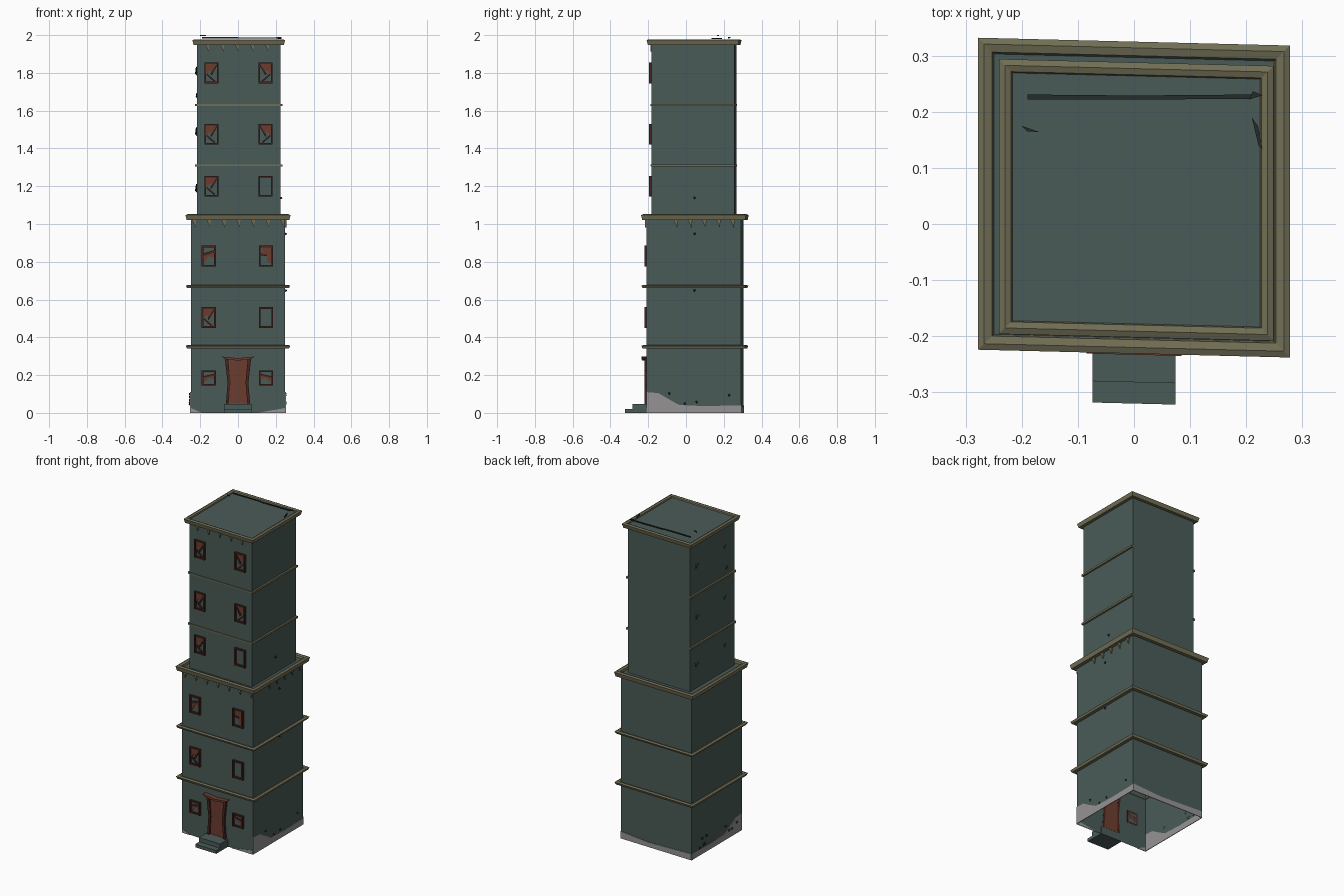
import bpy, bmesh, random
from mathutils import Vector

random.seed(4)
cube = bpy.data.objects.get("Cube")
if cube:
    bpy.data.objects.remove(cube, do_unlink=True)


def material(name, rgb):
    m = bpy.data.materials.new(name)
    m.use_nodes = True
    m.diffuse_color = (*rgb, 1)
    m.node_tree.nodes["Principled BSDF"].inputs["Base Color"].default_value = (*rgb, 1)
    return m


TEAL = material("teal plaster", (0.068, 0.105, 0.096))
TAN = material("tan stone", (0.165, 0.155, 0.09))
RED = material("red wood", (0.15, 0.045, 0.028))
BROWN = material("dark red frame", (0.062, 0.018, 0.013))
GREY = material("pale grey plaster", (0.30, 0.29, 0.29))
DARK = material("dark splinter", (0.016, 0.025, 0.025))

# Each storey block: centre x, centre y, half width
LOWER = (0.0, 0.047, 0.25)
UPPER = (0.004, 0.043, 0.22)


def build(name, verts, faces, mat):
    """Make a mesh, with the slight lean of the plan applied."""
    bm = bmesh.new()
    vs = [bm.verts.new((x, y - 0.025 * x, z)) for x, y, z in verts]
    for f in faces:
        bm.faces.new([vs[i] for i in f])
    bmesh.ops.recalc_face_normals(bm, faces=bm.faces)
    me = bpy.data.meshes.new(name)
    bm.to_mesh(me)
    bm.free()
    me.materials.append(mat)
    ob = bpy.data.objects.new(name, me)
    bpy.context.collection.objects.link(ob)
    return ob


def square(block, offset, z):
    cx, cy, h = block
    h += offset
    return [(cx - h, cy - h, z), (cx + h, cy - h, z), (cx + h, cy + h, z), (cx - h, cy + h, z)]


def walls(name, block, z0, z1):
    sides = [(i, (i + 1) % 4, (i + 1) % 4 + 4, i + 4) for i in range(4)]
    build(name, square(block, 0, z0) + square(block, 0, z1), sides, TEAL)


def cornice(name, block, profile):
    """Sweep a closed (offset, z) profile around the block."""
    verts = [v for off, z in profile for v in square(block, off, z)]
    n = len(profile)
    faces = []
    for p in range(n):
        q = (p + 1) % n
        for i in range(4):
            j = (i + 1) % 4
            faces.append((p * 4 + i, p * 4 + j, q * 4 + j, q * 4 + i))
    build(name, verts, faces, TAN)


def plate(name, block, side, pts, mat, depth=0.004, base=-0.001):
    """Extrude a flat outline outward from one wall of a block."""
    cx, cy, h = block

    def place(u, v, d):
        return {"front": (u, cy - h - d, v), "back": (u, cy + h + d, v),
                "right": (cx + h + d, u, v), "left": (cx - h - d, u, v)}[side]
    n = len(pts)
    verts = [place(u, v, base) for u, v in pts] + [place(u, v, depth) for u, v in pts]
    faces = [tuple(range(n)), tuple(range(n, 2 * n))]
    faces += [(i, (i + 1) % n, (i + 1) % n + n, i + n) for i in range(n)]
    return build(name, verts, faces, mat)


def rect(u0, u1, v0, v1):
    return [(u0, v0), (u1, v0), (u1, v1), (u0, v1)]


def box(name, x0, x1, y0, y1, z0, z1, mat):
    verts = [(x, y, z) for z in (z0, z1) for x, y in rect(x0, x1, y0, y1)]
    faces = [(0, 1, 2, 3), (4, 5, 6, 7)] + [(i, (i + 1) % 4, (i + 1) % 4 + 4, i + 4) for i in range(4)]
    build(name, verts, faces, mat)


# Tower walls, terrace and roof
walls("lower_walls", LOWER, 0.0, 1.03)
walls("upper_walls", UPPER, 1.03, 1.96)
build("terrace", square(LOWER, 0.008, 1.035), [(0, 1, 2, 3)], TEAL)
build("roof", square(UPPER, 0.005, 1.966), [(0, 1, 2, 3)], TEAL)

# Cornices and floor ledges
for name, block, z0, z1, out in (("ground_ledge", LOWER, 0.34, 0.36, 0.026),
                                 ("middle_ledge", LOWER, 0.66, 0.678, 0.026),
                                 ("terrace_cornice", LOWER, 1.02, 1.052, 0.028),
                                 ("roof_cornice", UPPER, 1.948, 1.978, 0.025)):
    cornice(name, block, [(-0.004, z0), (out - 0.006, z0), (out, z1 - 0.005),
                          (out - 0.011, z1), (0.003, z1 - 0.004)])

# Thin upper bands on three sides
for z in (1.31, 1.63):
    plate("front_band", UPPER, "front", rect(-0.222, 0.232, z - 0.004, z + 0.004), TAN, 0.004)
    for side in ("left", "right"):
        plate(side + "_band", UPPER, side, rect(-0.179, 0.264, z - 0.006, z + 0.006), TAN, 0.011)

# Tooth-shaped brackets below the cornices
def teeth(block, side, start, step, count, z):
    for i in range(count):
        u = start + i * step
        plate("bracket", block, side, [(u - 0.013, z), (u + 0.01, z), (u + 0.004, z - 0.038)], TAN, 0.008)


teeth(LOWER, "front", -0.23, 0.078, 7, 1.02)
teeth(LOWER, "right", -0.045, 0.075, 5, 1.02)
teeth(UPPER, "front", -0.16, 0.079, 5, 1.95)


# Windows with frames and broken shutters
def window(block, x, z, w, h, kind, flip):
    t = 0.009
    for a in (-1, 1):
        e = x + a * (w - t) / 2
        plate("window_post", block, "front", rect(e - t / 2, e + t / 2, z - h / 2, z + h / 2), BROWN, 0.013)
        e = z + a * (h - t) / 2
        plate("window_rail", block, "front", rect(x - w / 2 + t, x + w / 2 - t, e - t / 2, e + t / 2), BROWN, 0.011)
    a, b = w / 2 - t, h / 2 - t

    def shard(pts, mat, depth):
        plate("shutter_piece", block, "front", [(x + flip * u * a, z + v * b) for u, v in pts], mat, depth)
    if kind == "diagonal":
        shard([(-1, 1), (0.9, 1), (0.1, 0.1), (-0.3, 0.3), (-1, -0.2)], RED, 0.005)
        shard([(-1, -0.2), (-0.8, -0.1), (0.7, -0.9), (0.4, -1)], BROWN, 0.008)
        shard([(0.9, 1), (1, 0.8), (0, -0.3), (-0.2, -0.1)], BROWN, 0.009)
    elif kind == "board":
        shard([(-0.7, 1), (1, 1), (1, -0.9), (0.2, -0.6), (0.1, 0.2), (-0.7, 0.1)], RED, 0.005)
        shard([(-1, 0.3), (0.2, 0.2), (0.2, 0), (-1, 0.1)], BROWN, 0.008)
    elif kind == "low":
        shard([(-1, 0.2), (1, 0.5), (1, -0.2), (0, 0), (-0.8, -0.8)], RED, 0.005)
        shard([(-1, 0.3), (1, 0.7), (1, 0.4), (-1, 0)], BROWN, 0.008)


for block, z, h, left_kind, right_kind in ((LOWER, 0.185, 0.08, "low", "low"),
                                           (LOWER, 0.505, 0.11, "diagonal", ""),
                                           (LOWER, 0.83, 0.11, "low", "board"),
                                           (UPPER, 1.2, 0.11, "diagonal", ""),
                                           (UPPER, 1.475, 0.11, "diagonal", "diagonal"),
                                           (UPPER, 1.8, 0.11, "diagonal", "diagonal")):
    low = block is LOWER
    window(block, -0.155 if low else -0.14, z, 0.075, h, left_kind, 1)
    window(block, 0.148 if low else 0.145, z, 0.075, h, right_kind, 1 if right_kind == "board" else -1)

# Door with splayed posts and lintel
plate("door", LOWER, "front", rect(-0.045, 0.05, 0.05, 0.28), RED, 0.006)
for s in (-1, 1):
    plate("door_post", LOWER, "front", [(s * 0.05, 0.045), (s * 0.064, 0.045), (s * 0.055, 0.16),
                                        (s * 0.07, 0.29), (s * 0.052, 0.29), (s * 0.04, 0.16)], BROWN, 0.014)
plate("door_lintel", LOWER, "front", [(-0.085, 0.298), (-0.07, 0.285), (0, 0.277), (0.07, 0.285),
                                      (0.085, 0.298), (0, 0.29)], RED, 0.03)

# Entrance steps
box("lower_step", -0.074, 0.074, -0.32, -0.2, 0.0, 0.02, TEAL)
box("upper_step", -0.074, 0.074, -0.282, -0.2, 0.02, 0.047, TEAL)

# Pale worn plaster at the base
for side in ("left", "right"):
    plate("base_patch", LOWER, side, [(-0.203, 0), (0.297, 0), (0.297, 0.04), (0.1, 0.036), (-0.03, 0.042),
                                      (-0.09, 0.075), (-0.14, 0.105), (-0.203, 0.11)], GREY, 0.003)
plate("base_patch", LOWER, "back", [(-0.25, 0), (0.25, 0), (0.25, 0.045), (0.05, 0.03), (-0.25, 0.04)], GREY, 0.003)
for s, reach in ((-1, 0.19), (1, 0.1)):
    plate("base_patch", LOWER, "front", [(s * reach, 0), (s * 0.25, 0), (s * 0.25, 0.026)], GREY, 0.003)


# Splinters sticking out of the walls
def splinter(x, y, z, size, dx):
    base = Vector((x, y, z))
    pts = [base, base + Vector((dx, size * 0.6, size * 0.5)), base + Vector((dx * 0.7, -size * 0.4, size)),
           base + Vector((0, size * 0.5, size * 1.2))]
    build("splinter", pts, [(0, 1, 2), (0, 2, 3), (0, 3, 1), (1, 3, 2)], DARK)


for z in (1.16, 1.46, 1.78):
    splinter(-0.214, 0.2, z, 0.035, -0.014)
    splinter(-0.214, -0.08, z + 0.02, 0.03, -0.012)
splinter(-0.214, -0.1, 1.66, 0.03, -0.01)
for z in (0.64, 0.94):
    splinter(0.249, 0.05, z, 0.012, 0.012)
splinter(0.223, 0.05, 1.13, 0.012, 0.012)
for i in range(9):
    splinter(-0.249, random.uniform(-0.18, 0.27), random.uniform(0.03, 0.1), 0.016, -0.012)
    if i < 4:
        splinter(0.249, random.uniform(-0.18, 0.27), random.uniform(0.03, 0.1), 0.012, 0.009)

# Debris lying on the roof
def slab(pts, z):
    n = len(pts)
    verts = [(x, y, z) for x, y in pts] + [(x, y, z + 0.006) for x, y in pts]
    sides = [(i, (i + 1) % n, (i + 1) % n + n, i + n) for i in range(n)]
    build("roof_debris", verts, [tuple(range(n)), tuple(range(n, 2 * n))] + sides, DARK)


slab([(-0.19, 0.217), (0, 0.222), (0, 0.229), (-0.19, 0.226)], 1.983)
slab([(0, 0.222), (0.21, 0.228), (0.21, 0.236), (0, 0.229)], 1.981)
slab([(0.205, 0.227), (0.229, 0.235), (0.212, 0.242)], 1.984)
slab([(0.21, 0.195), (0.221, 0.18), (0.229, 0.14), (0.222, 0.145)], 1.98)
slab([(-0.2, 0.17), (-0.17, 0.16), (-0.19, 0.16)], 1.994)
